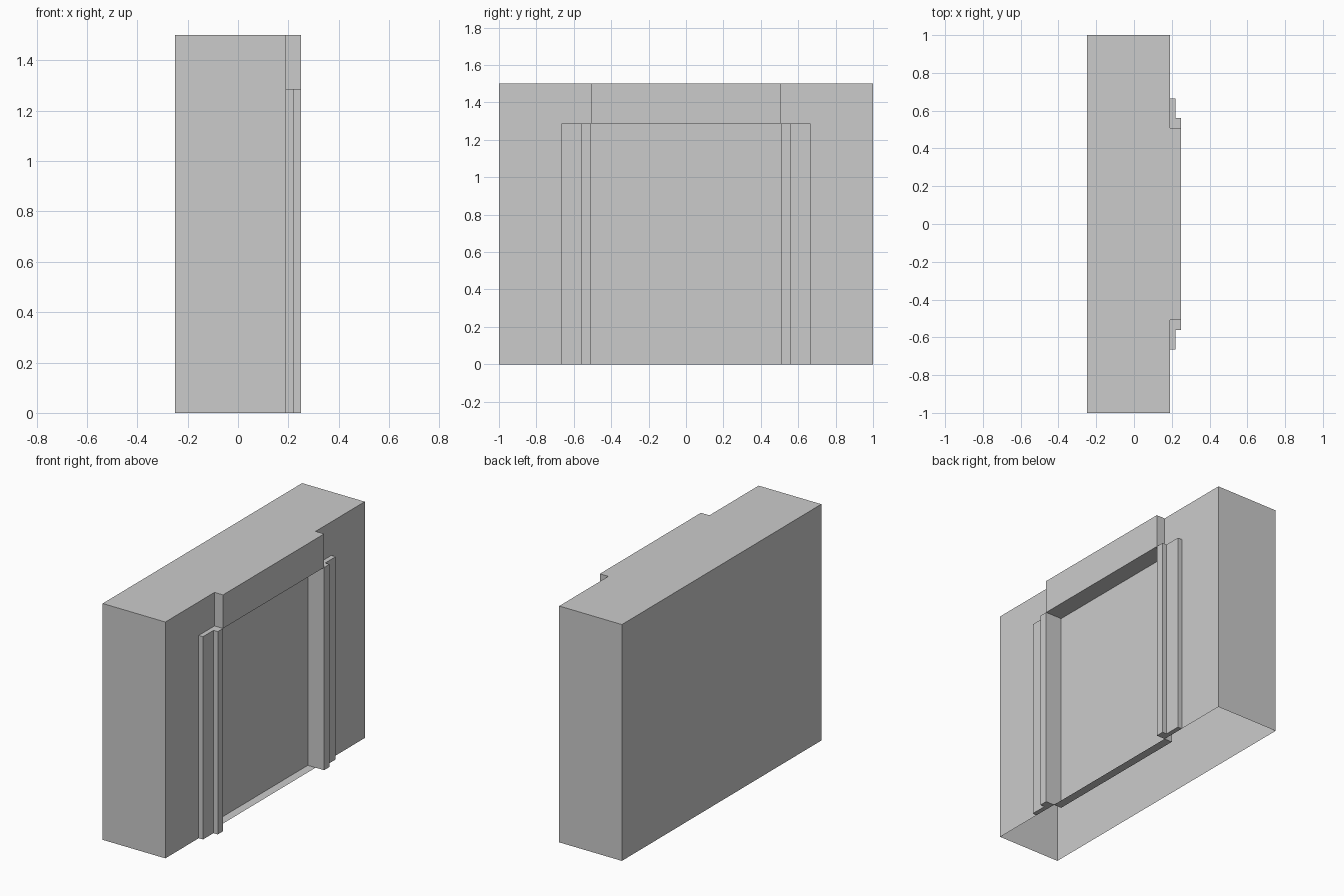
import bpy
import bmesh

if "Cube" in bpy.data.objects:
    bpy.data.objects.remove(bpy.data.objects["Cube"])

BACK, FACE, FRONT, PANEL = -0.25, 0.19, 0.25, 0.135   # x depths
HALF, OPEN = 1.0, 0.507                               # y half widths
HEAD, TOP = 1.287, 1.5                                # z heights


def finish(name, bm):
    bmesh.ops.remove_doubles(bm, verts=bm.verts, dist=1e-5)
    bmesh.ops.dissolve_limit(bm, angle_limit=0.01, verts=bm.verts, edges=bm.edges)
    bmesh.ops.recalc_face_normals(bm, faces=bm.faces)
    mesh = bpy.data.meshes.new(name)
    bm.to_mesh(mesh)
    bm.free()
    obj = bpy.data.objects.new(name, mesh)
    bpy.context.collection.objects.link(obj)
    return obj


def slab(bm, outline, z):
    return bm.faces.new([bm.verts.new((x, y, z)) for x, y in outline])


def sides(bm, outline, z0, z1):
    for (xa, ya), (xb, yb) in zip(outline, outline[1:] + outline[:1]):
        bm.faces.new([bm.verts.new(p) for p in
                      ((xa, ya, z0), (xb, yb, z0), (xb, yb, z1), (xa, ya, z1))])


def plan(depth):
    """Wall plan whose middle section is pushed in or out to the given depth."""
    return [(BACK, -HALF), (FACE, -HALF), (FACE, -OPEN), (depth, -OPEN),
            (depth, OPEN), (FACE, OPEN), (FACE, HALF), (BACK, HALF)]


# Wall shell, open underneath, with recessed panel and projecting lintel
bm = bmesh.new()
sides(bm, plan(PANEL), 0, HEAD)
sides(bm, plan(FRONT), HEAD, TOP)
slab(bm, plan(FRONT), TOP)
# Lintel soffit and recess floor
slab(bm, [(PANEL, -OPEN), (FACE, -OPEN), (FRONT, -OPEN),
          (FRONT, OPEN), (FACE, OPEN), (PANEL, OPEN)], HEAD)
slab(bm, [(PANEL, -OPEN), (FACE, -OPEN), (FACE, OPEN), (PANEL, OPEN)], 0)
finish("wall", bm)

# Stepped door jambs, mirrored to both sides
for side, name in ((-1, "left_jamb"), (1, "right_jamb")):
    profile = [(FACE, OPEN), (FRONT, OPEN), (FRONT, 0.56), (0.22, 0.56),
               (0.22, 0.665), (FACE, 0.665)]
    profile = [(x, side * y) for x, y in profile]
    bm = bmesh.new()
    sides(bm, profile, 0, HEAD)
    slab(bm, profile, 0)
    slab(bm, profile, HEAD)
    finish(name, bm)
